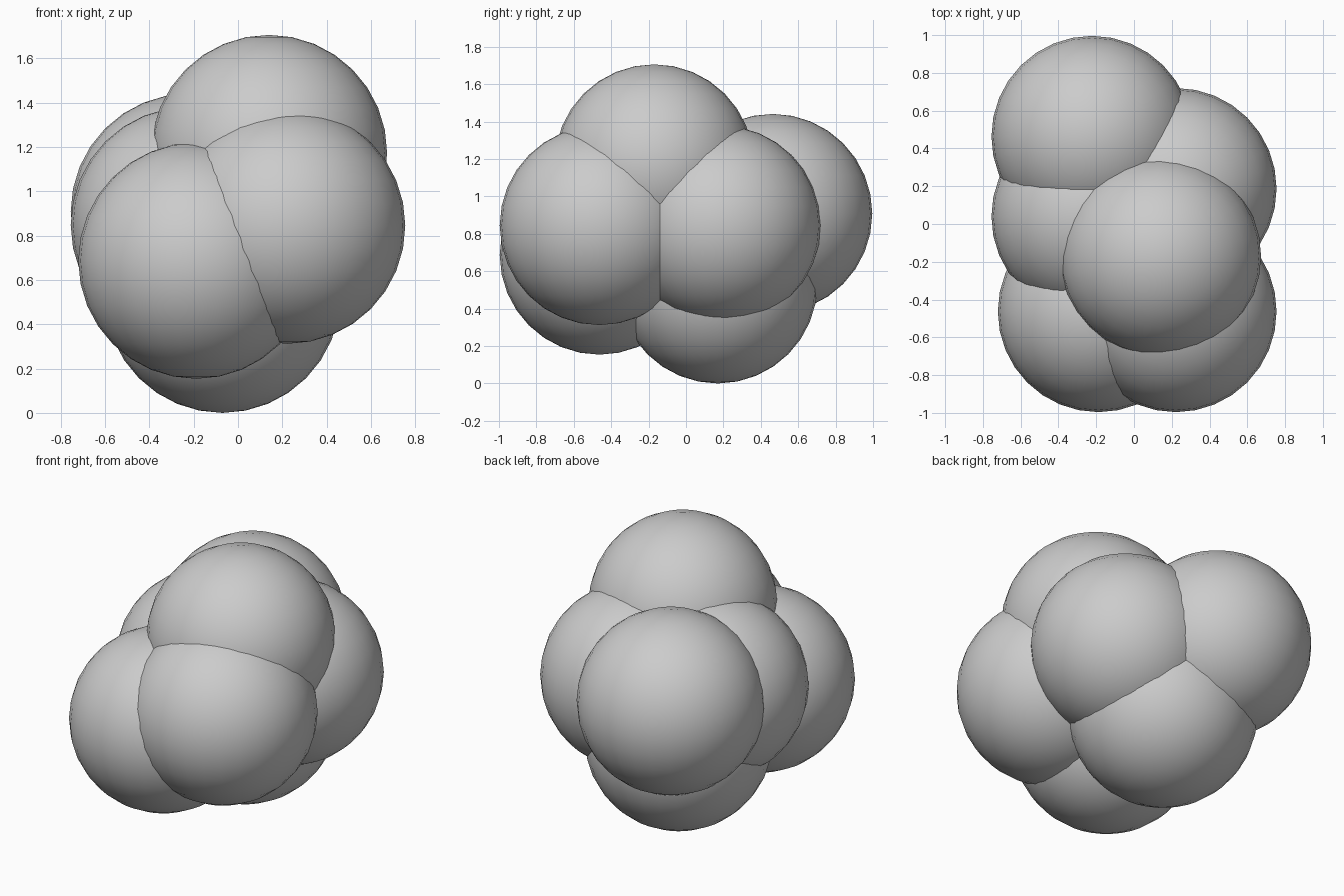
import bpy

if "Cube" in bpy.data.objects:
    bpy.data.objects.remove(bpy.data.objects["Cube"])

RADIUS = 0.533

# Overlapping equal balls: name -> centre
BALLS = {
    "top_ball": (0.14, -0.17, 1.173),
    "back_left_ball": (-0.222, 0.463, 0.908),
    "back_right_ball": (0.222, 0.187, 0.845),
    "front_right_ball": (0.222, -0.463, 0.845),
    "front_left_ball": (-0.188, -0.463, 0.687),
    "left_ball": (-0.222, 0.04, 0.848),
    "bottom_ball": (-0.07, 0.17, 0.533),
}


def ball(name, centre):
    bpy.ops.mesh.primitive_uv_sphere_add(
        segments=32, ring_count=16, radius=RADIUS, location=centre)
    obj = bpy.context.object
    obj.name = name
    bpy.ops.object.shade_smooth()


for name, centre in BALLS.items():
    ball(name, centre)
